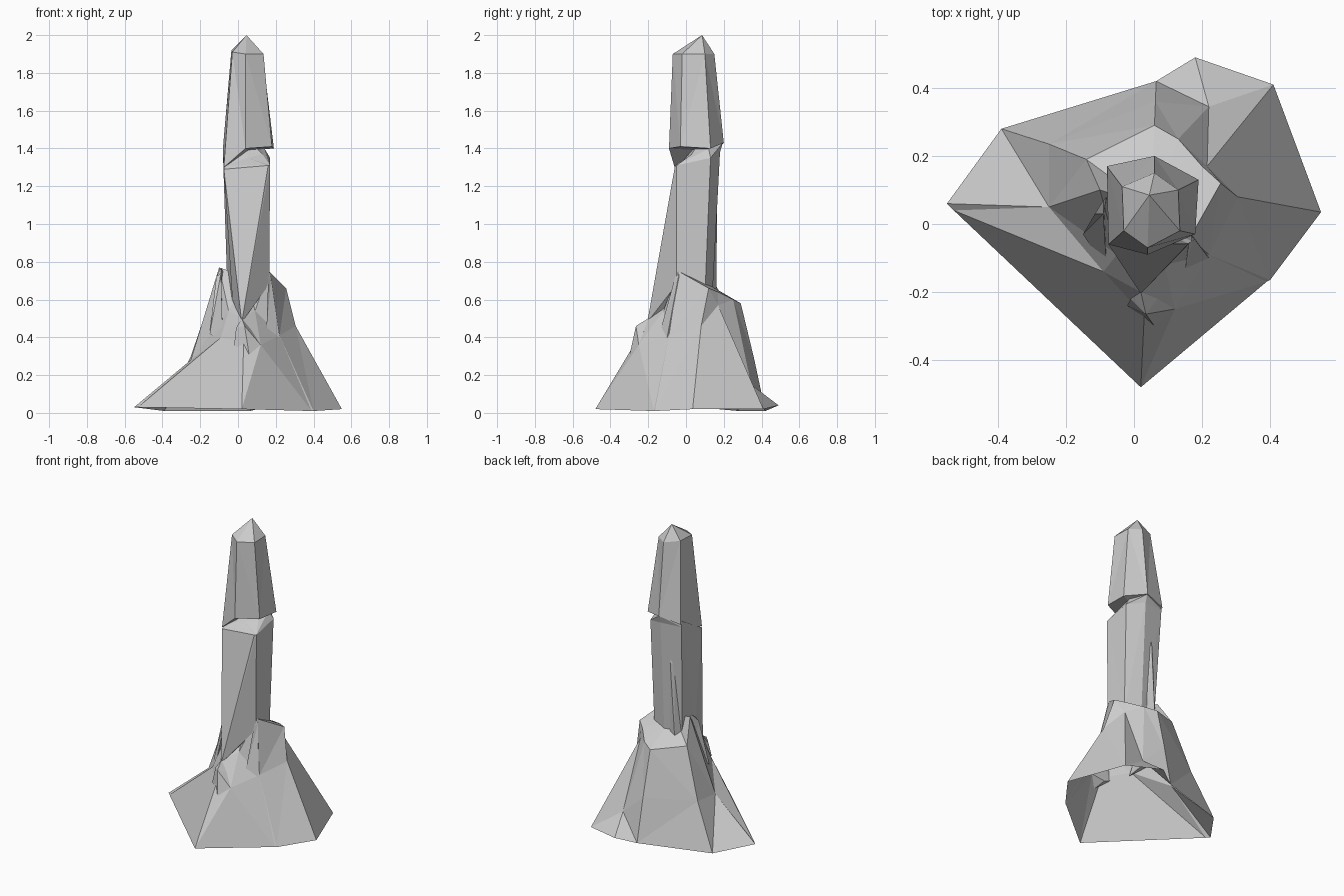
import bpy, bmesh


def loft(name, columns, tip=None, foot=None, diagonal='SHORT_EDGE'):
    """Skin neighbouring vertical columns of points; optionally close both ends with a point."""
    bm = bmesh.new()
    cols = [[bm.verts.new(p) for p in c] for c in columns]
    top = bm.verts.new(tip) if tip else None
    low = bm.verts.new(foot) if foot else None
    for a, b in zip(cols, cols[1:] + cols[:1]):
        for i in range(len(a) - 1):
            bm.faces.new((a[i], b[i], b[i + 1], a[i + 1]))
        if top:
            bm.faces.new((a[-1], b[-1], top))
        if low:
            bm.faces.new((b[0], a[0], low))
    bmesh.ops.triangulate(bm, faces=bm.faces[:], quad_method=diagonal)
    bmesh.ops.recalc_face_normals(bm, faces=bm.faces[:])
    mesh = bpy.data.meshes.new(name)
    bm.to_mesh(mesh)
    bm.free()
    obj = bpy.data.objects.new(name, mesh)
    bpy.context.collection.objects.link(obj)
    return obj


# Flared rock base, open underneath: each column is foot, shoulder, rim
loft("rock_base", [
    [(-.55, .06, .03), (-.25, .05, .28), (-.10, .10, .77)],
    [(-.39, .28, .01), (-.25, .235, .30), (-.14, .19, .62)],
    [(.065, .42, .01), (.063, .36, .29), (.06, .29, .58)],
    [(.18, .49, .04), (.22, .345, .15), (.13, .25, .60)],
    [(.41, .41, .02), (.215, .17, .57), (.20, .17, .64)],
    [(.55, .035, .02), (.305, .08, .46), (.255, .12, .66)],
    [(.40, -.165, .01), (.22, -.09, .41), (.165, -.04, .75)],
    [(.39, -.17, .01), (.12, -.25, .36), (.09, -.12, .54)],
    [(.02, -.48, .02), (.03, -.27, .37), (.02, -.20, .5)],
    [(-.53, .04, .03), (-.09, -.14, .40), (-.05, -.09, .54)],
], tip=(.05, .05, .72))

# Six-sided shaft: each column is root, upper edge, neck
loft("shaft", [
    [(.02, -.205, .48), (.16, -.058, 1.31), (.05, .00, 1.35)],
    [(.165, -.05, .68), (.17, -.05, 1.31), (.13, .03, 1.37)],
    [(.16, .10, .62), (.17, .13, 1.35), (.14, .12, 1.40)],
    [(.06, .14, .62), (.06, .18, 1.38), (.06, .195, 1.43)],
    [(-.055, .12, .62), (-.08, .16, 1.38), (-.08, .16, 1.42)],
    [(-.03, -.05, .60), (-.075, -.06, 1.29), (-.07, -.04, 1.31)],
], tip=(.05, .08, 1.45), foot=(.05, .05, .55), diagonal='LONG_EDGE')

# Tapered crystal cap, overhanging the neck at front and right
loft("cap", [
    [(.04, -.09, 1.40), (.04, -.07, 1.90)],
    [(.18, -.03, 1.41), (.135, -.02, 1.90)],
    [(.19, .13, 1.40), (.13, .10, 1.90)],
    [(.06, .20, 1.43), (.06, .15, 1.90)],
    [(-.08, .17, 1.40), (-.035, .11, 1.92)],
    [(-.075, -.06, 1.30), (-.03, -.02, 1.91)],
], tip=(.045, .085, 2.0), foot=(.06, .07, 1.39))

# Small splinters of rock: behind the shaft, and at the front, left and right of the base
loft("rear_splinter", [
    [(-.03, .16, .62), (.0, .165, 1.12)],
    [(.02, .14, .62), (.01, .15, 1.12)],
    [(-.06, .11, .62), (-.02, .15, 1.12)],
], tip=(0, .16, 1.14), foot=(-.02, .14, .6))
loft("front_spur", [
    [(-.02, -.24, .36), (-.01, -.22, .45)],
    [(.06, -.30, .30), (.035, -.265, .46)],
    [(.12, -.25, .36), (.07, -.22, .44)],
], tip=(.02, -.20, .5), foot=(.03, -.24, .34))
loft("left_splinter", [
    [(-.15, -.03, .42), (-.115, .03, .72)],
    [(-.08, -.14, .37), (-.09, .03, .74)],
    [(-.08, .05, .45), (-.08, .08, .75)],
], tip=(-.09, .07, .77), foot=(-.09, -.02, .4))
loft("right_splinter", [
    [(.15, -.14, .42), (.16, -.06, .71)],
    [(.22, -.10, .40), (.175, -.04, .72)],
    [(.16, .0, .45), (.16, .0, .7)],
], tip=(.165, -.04, .75), foot=(.17, -.06, .42))
